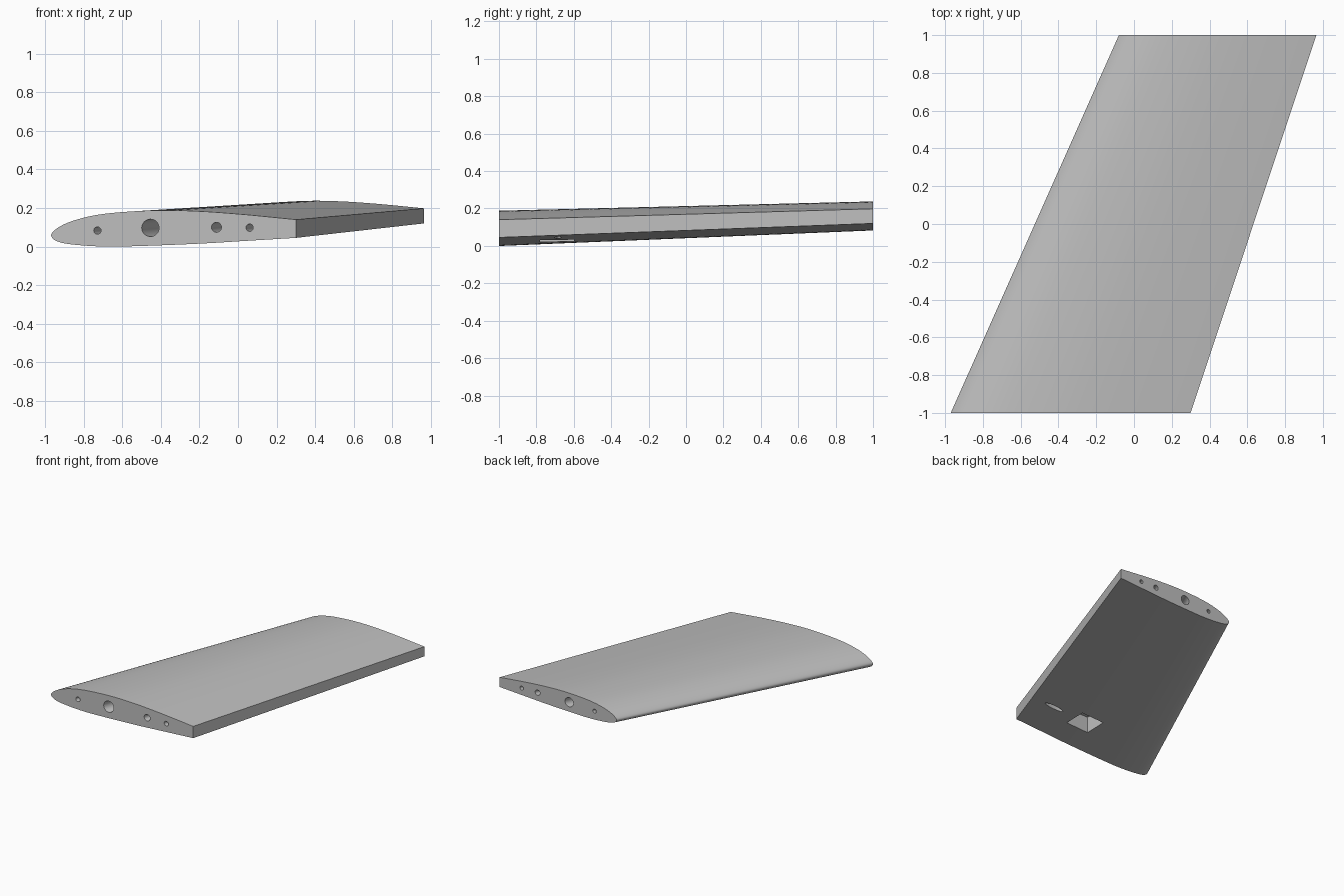
import bpy, bmesh, math
from mathutils import Vector, Matrix

cube = bpy.data.objects.get("Cube")
if cube:
    bpy.data.objects.remove(cube, do_unlink=True)

grey = bpy.data.materials.new("wing_grey")
grey.use_nodes = True
COLOUR = (0.52, 0.52, 0.52, 1)
grey.diffuse_color = COLOUR
grey.node_tree.nodes["Principled BSDF"].inputs["Base Color"].default_value = COLOUR

TAPER = 0.823          # tip chord / root chord


def to_tip(x, z):
    """Root section point carried to the swept, raised tip section."""
    return -0.08 + (x + 0.97) * TAPER, 0.083 + z * TAPER


def smooth_path(points, steps):
    """Catmull-Rom curve through the points."""
    pts = [Vector(p) for p in points]
    pts = [2 * pts[0] - pts[1]] + pts + [2 * pts[-1] - pts[-2]]
    path = []
    for a, b, c, d in zip(pts, pts[1:], pts[2:], pts[3:]):
        for i in range(steps):
            t = i / steps
            path.append(0.5 * (2 * b + (c - a) * t + (2 * a - 5 * b + 4 * c - d) * t * t
                               + (3 * b - a - 3 * c + d) * t ** 3))
    return path + [pts[-2]]


def finish(name, bm):
    bmesh.ops.recalc_face_normals(bm, faces=bm.faces[:])
    mesh = bpy.data.meshes.new(name)
    bm.to_mesh(mesh)
    bm.free()
    mesh.materials.append(grey)
    obj = bpy.data.objects.new(name, mesh)
    bpy.context.collection.objects.link(obj)
    return obj


def loft(name, near, far):
    """Skin two matching closed loops and cap both ends."""
    bm = bmesh.new()
    a = [bm.verts.new(p) for p in near]
    b = [bm.verts.new(p) for p in far]
    n = len(a)
    for i in range(n):
        j = (i + 1) % n
        bm.faces.new((a[i], a[j], b[j], b[i]))
    bm.faces.new(a)
    bm.faces.new(b)
    return finish(name, bm)


# Wing body: aerofoil from upper trailing edge round the nose to the lower one
section = smooth_path([
    (0.3, 0.14), (0.15, 0.155), (0, 0.169), (-0.2, 0.183), (-0.4, 0.188),
    (-0.6, 0.179), (-0.75, 0.161), (-0.87, 0.129), (-0.94, 0.094), (-0.97, 0.06),
    (-0.945, 0.03), (-0.87, 0.012), (-0.7, 0), (-0.5, 0.003),
    (-0.2, 0.015), (0.05, 0.03), (0.3, 0.045)], 5)
tip = [to_tip(x, z) for x, z in section]
wing = loft("wing_panel", [(x, -1, z) for x, z in section], [(x, 1, z) for x, z in tip])

cutters = []

# Spar and wiring bores running from root to tip
for x, z, radius in [(-0.73, 0.083, 0.019), (-0.455, 0.097, 0.045),
                     (-0.112, 0.1, 0.026), (0.06, 0.098, 0.019)]:
    ring = [(x + radius * math.cos(k * math.tau / 32), z + radius * math.sin(k * math.tau / 32))
            for k in range(32)]
    ends = []
    for t in (-0.02, 1.02):          # overshoot both end faces
        loop = []
        for px, pz in ring:
            qx, qz = to_tip(px, pz)
            loop.append((px + (qx - px) * t, -1 + 2 * t, pz + (qz - pz) * t))
        ends.append(loop)
    cutters.append(loft("bore_cutter", *ends))

# Square pocket in the underside
bm = bmesh.new()
bmesh.ops.create_cube(bm, size=1, matrix=Matrix.Translation((-0.105, -0.69, 0.05))
                      @ Matrix.Diagonal((0.2, 0.18, 0.2, 1)))
cutters.append(finish("pocket_cutter", bm))

# Narrow oval slot in the underside
bm = bmesh.new()
bmesh.ops.create_cone(bm, cap_ends=True, segments=32, radius1=1, radius2=1, depth=0.1,
                      matrix=Matrix.Translation((0.2, -0.685, 0.025))
                      @ Matrix.Diagonal((0.085, 0.018, 1, 1)))
cutters.append(finish("slot_cutter", bm))

# Cut the openings, then discard the cutters
bpy.context.view_layer.objects.active = wing
wing.select_set(True)
for cutter in cutters:
    mod = wing.modifiers.new("opening", 'BOOLEAN')
    mod.operation = 'DIFFERENCE'
    mod.solver = 'EXACT'
    mod.object = cutter
    bpy.ops.object.modifier_apply(modifier=mod.name)
    bpy.data.objects.remove(cutter, do_unlink=True)

bpy.ops.object.shade_smooth_by_angle(angle=math.radians(30))
